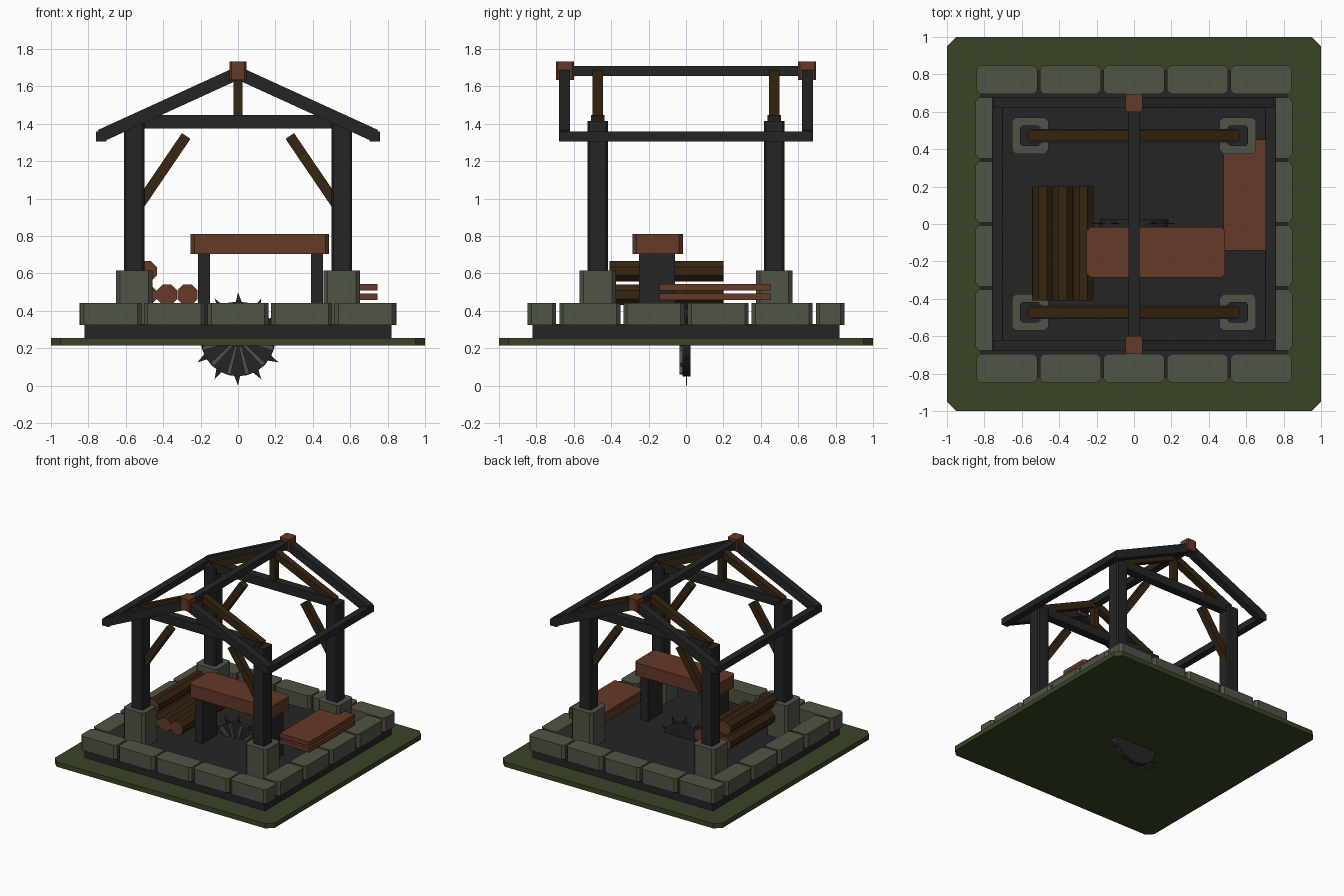
import bpy, bmesh, math
from mathutils import Matrix, Vector

if "Cube" in bpy.data.objects:
    bpy.data.objects.remove(bpy.data.objects["Cube"])


def mat(name, rgb):
    m = bpy.data.materials.new(name)
    m.diffuse_color = (*rgb, 1)
    m.use_nodes = True
    m.node_tree.nodes["Principled BSDF"].inputs["Base Color"].default_value = m.diffuse_color
    return m


STONE = mat("grey stone", (0.080, 0.088, 0.060))
PLANK = mat("red brown plank", (0.130, 0.041, 0.020))
BROWN = mat("dark brown wood", (0.038, 0.018, 0.005))
DARK = mat("charcoal", (0.018, 0.018, 0.018))
GRASS = mat("grass green", (0.040, 0.058, 0.018))


def finish(name, bm, *mats):
    bmesh.ops.recalc_face_normals(bm, faces=bm.faces[:])
    me = bpy.data.meshes.new(name)
    bm.to_mesh(me)
    bm.free()
    for m in mats:
        me.materials.append(m)
    ob = bpy.data.objects.new(name, me)
    bpy.context.collection.objects.link(ob)
    return ob


def box(name, lo, hi, m, chamfer=0.0):
    """Box between two corners, upright edges chamfered."""
    bm = bmesh.new()
    lo, hi = Vector(lo), Vector(hi)
    bmesh.ops.create_cube(bm, size=1, matrix=Matrix.Translation((lo + hi) / 2)
                          @ Matrix.Diagonal((*(hi - lo), 1)))
    if chamfer:
        up = [e for e in bm.edges
              if abs((e.verts[0].co - e.verts[1].co).normalized().z) > 0.9]
        bmesh.ops.bevel(bm, geom=up, offset=chamfer, segments=1, affect='EDGES')
    return finish(name, bm, m)


def beam(name, a, b, y, thick, depth, m):
    """Sloping beam in the xz plane from a to b."""
    a, b = Vector((a[0], y, a[1])), Vector((b[0], y, b[1]))
    d = b - a
    bm = bmesh.new()
    bmesh.ops.create_cube(bm, size=1, matrix=Matrix.Translation((a + b) / 2)
                          @ Matrix.Rotation(-math.atan2(d.z, d.x), 4, 'Y')
                          @ Matrix.Diagonal((d.length, depth, thick, 1)))
    return finish(name, bm, m)


def prism(name, pts, y0, y1, m):
    """Extrude an xz outline along y."""
    bm = bmesh.new()
    f = bm.faces.new([bm.verts.new((x, y0, z)) for x, z in pts])
    r = bmesh.ops.extrude_face_region(bm, geom=[f])
    bmesh.ops.translate(bm, vec=(0, y1 - y0, 0),
                        verts=[v for v in r["geom"] if isinstance(v, bmesh.types.BMVert)])
    return finish(name, bm, m)


# Ground and foundation
box("grass_base", (-1, -1, 0.215), (1, 1, 0.255), GRASS, 0.05)
box("foundation", (-0.82, -0.82, 0.25), (0.82, 0.82, 0.33), DARK)

# Border stones: five along front and back, four along each side
for s, side in ((-1, "front"), (1, "back")):
    for i in range(5):
        x = (i - 2) * 0.34
        ys = sorted((s * 0.695, s * 0.847))
        box(f"{side}_border_stone", (x - 0.163, ys[0], 0.325), (x + 0.163, ys[1], 0.442), STONE, 0.02)
for s, side in ((-1, "left"), (1, "right")):
    for i in range(4):
        y = (i - 1.5) * 0.343
        xs = sorted((s * 0.70, s * 0.847))
        box(f"{side}_border_stone", (xs[0], y - 0.163, 0.325), (xs[1], y + 0.163, 0.442), STONE, 0.02)

# Posts on stone footings, with knee braces
PX, PY = 0.555, 0.472
for sx in (-1, 1):
    for sy in (-1, 1):
        cx, cy = sx * PX, sy * PY
        box("post_footing", (cx - 0.097, cy - 0.097, 0.32), (cx + 0.097, cy + 0.097, 0.615), STONE, 0.02)
        box("post", (cx - 0.054, cy - 0.054, 0.6), (cx + 0.054, cy + 0.054, 1.415), DARK, 0.01)
        beam("knee_brace", (sx * 0.525, 0.97), (sx * 0.277, 1.335), cy, 0.055, 0.055, BROWN)

# Roof trusses over the posts
for sy in (-1, 1):
    y = sy * PY
    box("tie_beam", (-PX, y - 0.035, 1.375), (PX, y + 0.035, 1.447), DARK)
    box("king_post", (-0.025, y - 0.025, 1.44), (0.025, y + 0.025, 1.67), BROWN)
    for sx in (-1, 1):
        beam("inner_rafter", (sx * 0.555, 1.42), (0, 1.672), y, 0.055, 0.055, BROWN)
        beam("gable_rafter", (sx * 0.735, 1.336), (0, 1.672), sy * 0.65, 0.068, 0.06, DARK)
    box("ridge_cap", (-0.045, sy * 0.648 - 0.048, 1.635), (0.045, sy * 0.648 + 0.048, 1.732), PLANK, 0.01)
box("ridge_beam", (-0.03, -0.65, 1.655), (0.03, 0.65, 1.71), DARK)
for sx in (-1, 1):
    box("eave_beam", (sx * 0.73 - 0.028, -0.68, 1.305), (sx * 0.73 + 0.028, 0.68, 1.358), DARK)

# Work bench
box("bench_top", (-0.253, -0.285, 0.705), (0.487, -0.017, 0.81), PLANK, 0.02)
for x in (-0.182, 0.422):
    box("bench_leg", (x - 0.033, -0.25, 0.325), (x + 0.033, -0.06, 0.71), DARK)

# Stacked planks
for z in (0.458, 0.508):
    box("stacked_plank", (0.478, -0.143, z), (0.747, 0.452, z + 0.036), PLANK)

# Log pile: octagonal logs with paler cut ends
for x, z in ((-0.49, 0.486), (-0.38, 0.486), (-0.27, 0.486), (-0.488, 0.612)):
    bm = bmesh.new()
    bmesh.ops.create_cone(bm, cap_ends=True, segments=8, radius1=0.059, radius2=0.059, depth=0.61,
                          matrix=Matrix.Translation((x, -0.105, z)) @ Matrix.Rotation(math.pi / 2, 4, 'X')
                          @ Matrix.Rotation(math.pi / 8, 4, 'Z'))
    for f in bm.faces:
        f.material_index = int(len(f.verts) == 8)
    finish("log", bm, BROWN, PLANK)

# Saw blade: disc, hooked teeth and raised ribs on the front
CZ = 0.25


def polar(r, deg):
    t = math.radians(deg)
    return r * math.cos(t), CZ + r * math.sin(t)


prism("saw_disc", [polar(0.2, i * 15) for i in range(24)], -0.018, 0.025, DARK)
for i in range(12):
    a = i * 30
    prism("saw_tooth", [polar(0.19, a - 7), polar(0.25, a), polar(0.19, a + 4)], 0.0, 0.006, DARK)
    prism("saw_rib", [polar(0.04, a + 5), polar(0.195, a + 11.5), polar(0.195, a + 18.5), polar(0.04, a + 25)],
          -0.036, -0.016, STONE)
